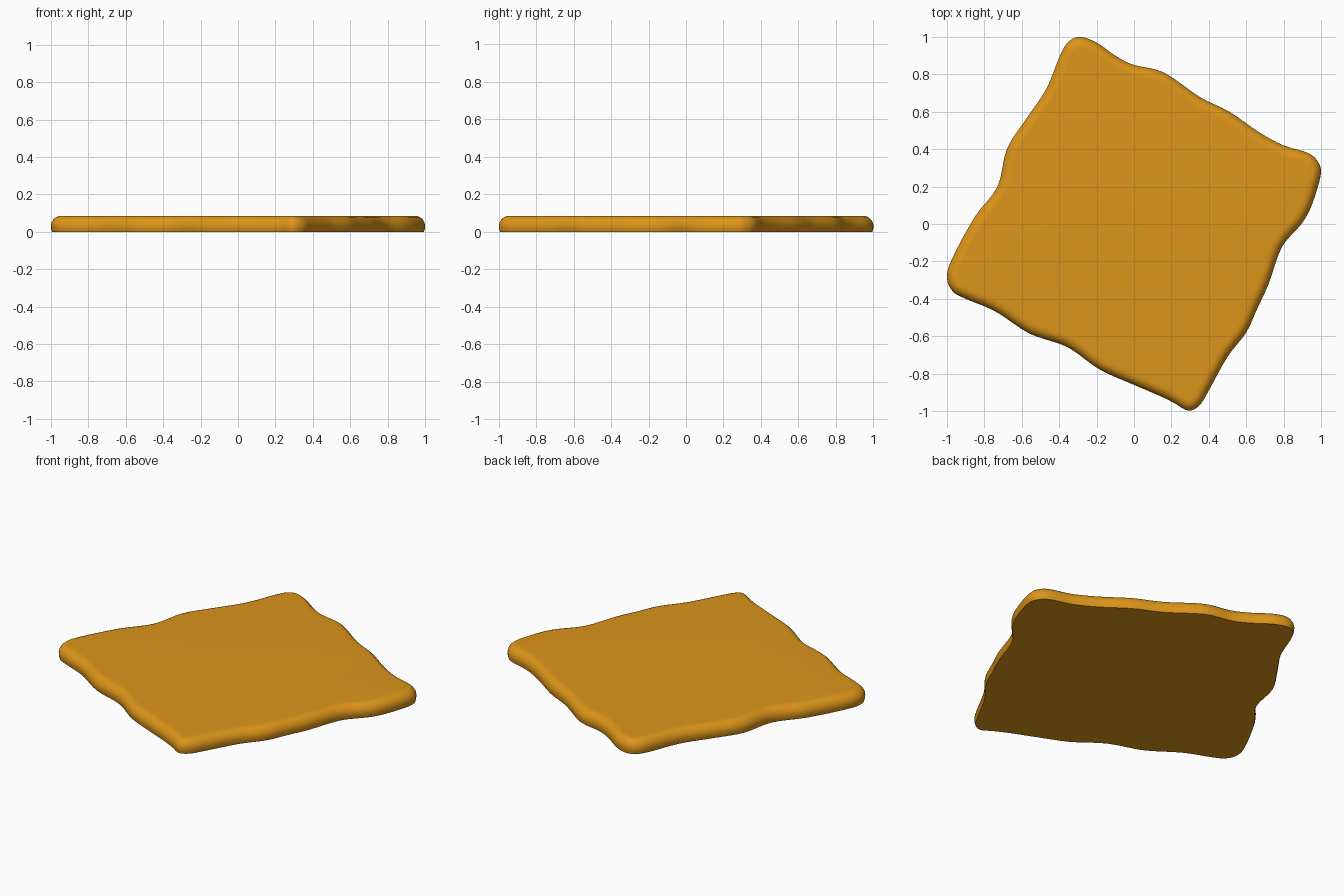
import bpy, bmesh
from mathutils import Vector

if "Cube" in bpy.data.objects:
    bpy.data.objects.remove(bpy.data.objects["Cube"])

# Wavy outline of the slice, clockwise from the top corner
OUTLINE = [(-.29, 1), (-.20, .97), (-.10, .90), (0, .85), (.16, .81), (.35, .68), (.51, .60),
           (.67, .49), (.80, .42), (.93, .38), (.985, .33), (.998, .26), (.95, .10), (.895, 0),
           (.79, -.125), (.72, -.32), (.66, -.45), (.60, -.58), (.50, -.71), (.40, -.89),
           (.35, -.97), (.29, -.998), (.22, -.96), (.14, -.92), (0, -.86), (-.18, -.78),
           (-.32, -.68), (-.40, -.64), (-.56, -.585), (-.72, -.48), (-.80, -.44), (-.90, -.40),
           (-.97, -.36), (-1, -.285), (-.97, -.18), (-.85, .04), (-.73, .20), (-.68, .40),
           (-.585, .55), (-.47, .72), (-.40, .89), (-.355, .97)]
# Edge cross-section: (inset, height)
PROFILE = [(.006, 0), (.001, .016), (0, .035), (.003, .05), (.013, .066), (.027, .079),
           (.042, .084), (.058, .085)]
STEPS = 4


def smooth_loop(pts, steps):
    """Closed Catmull-Rom curve through the points."""
    p = [Vector(q) for q in pts]
    n, out = len(p), []
    for i in range(n):
        a, b, c, d = p[i - 1], p[i], p[(i + 1) % n], p[(i + 2) % n]
        for s in range(steps):
            t = s / steps
            out.append(.5 * (2 * b + (c - a) * t + (2 * a - 5 * b + 4 * c - d) * t * t
                             + (3 * b - a - 3 * c + d) * t ** 3))
    return out


def inward(loop, i):
    n = len(loop)
    t = (loop[(i + 2) % n] - loop[i - 2]).normalized()
    return Vector((t.y, -t.x))


loop = smooth_loop(OUTLINE, STEPS)
n = len(loop)
bm = bmesh.new()

# Rounded rim
rings = []
for inset, z in PROFILE:
    rings.append([bm.verts.new((*(loop[i] + inward(loop, i) * inset), z)) for i in range(n)])
for lo, hi in zip(rings, rings[1:]):
    for i in range(n):
        j = (i + 1) % n
        bm.faces.new((lo[j], lo[i], hi[i], hi[j]))

# Flat top and bottom
bm.faces.new(rings[0])
bm.faces.new(rings[-1][::-1])
bmesh.ops.recalc_face_normals(bm, faces=bm.faces)

mesh = bpy.data.meshes.new("cheese_slice")
bm.to_mesh(mesh)
bm.free()
slab = bpy.data.objects.new("cheese_slice", mesh)
bpy.context.collection.objects.link(slab)

mat = bpy.data.materials.new("golden_orange")
mat.diffuse_color = (.72, .30, .01, 1)
mat.use_nodes = True
mat.node_tree.nodes["Principled BSDF"].inputs["Base Color"].default_value = mat.diffuse_color
mesh.materials.append(mat)

bpy.context.view_layer.objects.active = slab
slab.select_set(True)
bpy.ops.object.shade_smooth_by_angle(angle=.9)
